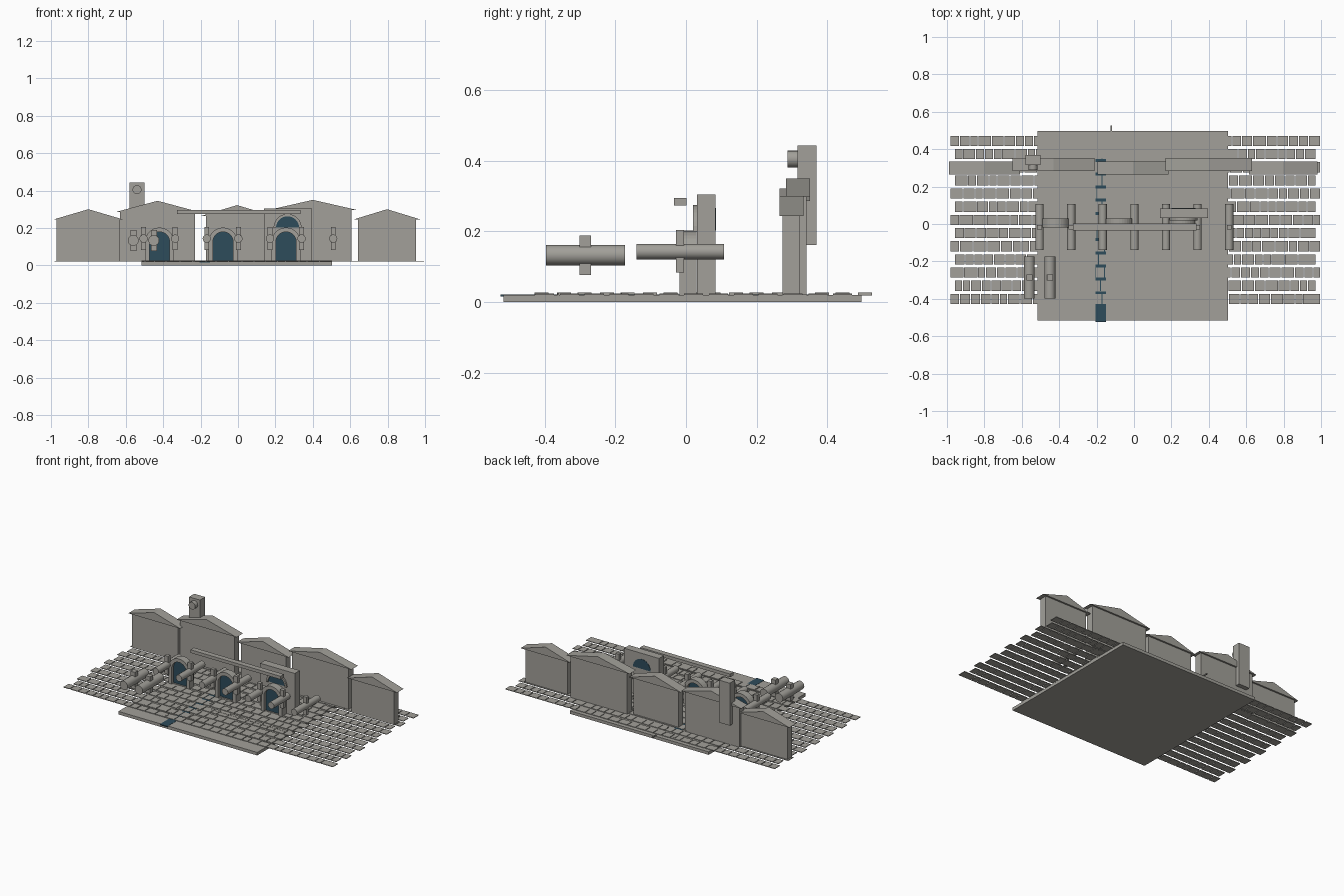
import bpy, bmesh, math, random

if "Cube" in bpy.data.objects:
    bpy.data.objects.remove(bpy.data.objects["Cube"])

random.seed(4)


def material(name, rgb):
    m = bpy.data.materials.new(name)
    m.diffuse_color = (*rgb, 1)
    m.use_nodes = True
    m.node_tree.nodes["Principled BSDF"].inputs["Base Color"].default_value = m.diffuse_color
    return m


STONE = material("warm grey stone", (0.36, 0.35, 0.32))
GLASS = material("dark blue glass", (0.027, 0.072, 0.105))


def finish(bm, name, mat):
    bmesh.ops.recalc_face_normals(bm, faces=bm.faces)
    mesh = bpy.data.meshes.new(name)
    bm.to_mesh(mesh)
    bm.free()
    mesh.materials.append(mat)
    ob = bpy.data.objects.new(name, mesh)
    bpy.context.collection.objects.link(ob)
    return ob


def add_box(bm, x0, x1, y0, y1, z0, z1):
    vs = bmesh.ops.create_cube(bm, size=1)["verts"]
    for v in vs:
        v.co.x = x1 if v.co.x > 0 else x0
        v.co.y = y1 if v.co.y > 0 else y0
        v.co.z = z1 if v.co.z > 0 else z0


def box(name, *dims, mat=STONE):
    bm = bmesh.new()
    add_box(bm, *dims)
    return finish(bm, name, mat)


def prism(name, pts, y0, y1, mat=STONE):
    """Extrude an x-z outline from y0 to y1."""
    bm = bmesh.new()
    f = bm.faces.new([bm.verts.new((x, y0, z)) for x, z in pts])
    r = bmesh.ops.extrude_face_region(bm, geom=[f])
    for v in r["geom"]:
        if isinstance(v, bmesh.types.BMVert):
            v.co.y = y1
    return finish(bm, name, mat)


def arc(cx, cz, r, n=16, full=False):
    """Points from left to right over the top, or a whole circle."""
    if full:
        return [(cx + r * math.cos(2 * math.pi * i / n), cz + r * math.sin(2 * math.pi * i / n)) for i in range(n)]
    return [(cx - r * math.cos(math.pi * i / n), cz + r * math.sin(math.pi * i / n)) for i in range(n + 1)]


def barrel(name, cx, cz, r, y0, y1, n=16):
    ob = prism(name, arc(cx, cz, r, n, True), y0, y1)
    for p in ob.data.polygons:
        p.use_smooth = len(p.vertices) == 4
    for e in ob.data.edges:
        a, b = (ob.data.vertices[i].co for i in e.vertices)
        e.use_edge_sharp = abs(a.y - b.y) < 1e-5
    return ob


# Ground slab
box("plaza_slab", -0.515, 0.503, -0.517, 0.498, 0, 0.02)

# Paving: thirteen staggered rows of cobbles
bm = bmesh.new()
for row in range(13):
    y = 0.444 - row * 0.0704
    left, right = (-0.98, 1.0) if row % 2 == 0 else (-0.957, 0.975)
    x = left
    while x < right - 0.02:
        w = random.uniform(0.042, 0.075)
        if right - (x + w) < 0.035:
            w = right - x
        add_box(bm, x, x + w - 0.005, y - 0.027, y + 0.027, 0.0195, 0.0235 + random.uniform(0, 0.0006))
        x += w
finish(bm, "cobbles", STONE)

# Water channel with small kerb stones
box("water_channel", -0.205, -0.15, -0.525, 0.35, 0.015, 0.0215, mat=GLASS)
bm = bmesh.new()
for x, start in ((-0.2375, -0.41), (-0.1225, -0.346)):
    for i in range(8):
        y = start + i * 0.1219
        add_box(bm, x - 0.004, x + 0.004, y - 0.02, y + 0.02, 0.019, 0.0265)
finish(bm, "channel_kerbs", STONE)

# Thin paving edges
box("front_paving_edge", -0.515, 0.503, -0.364, -0.36, 0.019, 0.025)
box("inner_paving_edge", -0.075, 0.487, -0.185, -0.181, 0.019, 0.025)

# House row: centre, wall half width, roof half width, eave z, apex z, front y
houses = [
    (-0.80, 0.17, 0.19, 0.244, 0.30, 0.273),
    (-0.43, 0.20, 0.22, 0.286, 0.345, 0.292),
    (-0.005, 0.165, 0.19, 0.265, 0.322, 0.273),
    (0.40, 0.207, 0.232, 0.297, 0.35, 0.292),
    (0.797, 0.155, 0.183, 0.244, 0.30, 0.273),
]
for i, (cx, wall, roof, eave, apex, y) in enumerate(houses, 1):
    box(f"house_wall_{i}", cx - wall, cx + wall, y, y + 0.049, 0.02, eave + 0.003)
    prism(f"house_roof_{i}", [(cx - roof, eave), (cx + roof, eave), (cx, apex)], y - 0.008, y + 0.06)

# Clock tower
box("clock_tower", -0.58, -0.5, 0.316, 0.37, 0.162, 0.443)
barrel("clock_face", -0.54, 0.405, 0.024, 0.288, 0.318)

# Arcade: arches with glazed doors
for i, cx in enumerate((-0.42, -0.08, 0.257), 1):
    spring, outer, inner = 0.125, 0.077, 0.054
    outline = ([(cx - outer, 0.02)] + arc(cx, spring, outer) + [(cx + outer, 0.02), (cx + inner, 0.02)]
               + arc(cx, spring, inner)[::-1] + [(cx - inner, 0.02)])
    prism(f"arch_{i}", outline, -0.018, 0.03)
    door = [(cx - inner, 0.02)] + arc(cx, spring, inner) + [(cx + inner, 0.02)]
    prism(f"arch_door_{i}", door, 0.002, 0.01, GLASS)

# Beam over the arcade
box("arcade_beam", -0.325, 0.335, -0.034, 0.002, 0.274, 0.295)

# Gateway wall with half-round window
box("gateway_wall", 0.14, 0.395, 0.031, 0.083, 0.02, 0.305)
prism("gateway_window", arc(0.265, 0.203, 0.064), 0.028, 0.085, GLASS)
prism("gateway_window_frame", arc(0.265, 0.2, 0.075) + arc(0.265, 0.2, 0.062)[::-1], 0.02, 0.033)

# Lanterns along the arcade
for i in range(7):
    x = -0.505 + i * 0.169
    barrel(f"arcade_lantern_{i + 1}", x, 0.143, 0.022, -0.14, 0.107)
    box(f"arcade_lantern_post_{i + 1}", x - 0.013, x + 0.013, -0.029, -0.005, 0.083, 0.204)

# Pair of large lanterns at the front
for i, x in enumerate((-0.56, -0.45), 1):
    barrel(f"front_lantern_{i}", x, 0.133, 0.029, -0.397, -0.173)
    box(f"front_lantern_post_{i}", x - 0.016, x + 0.016, -0.302, -0.269, 0.077, 0.188)
